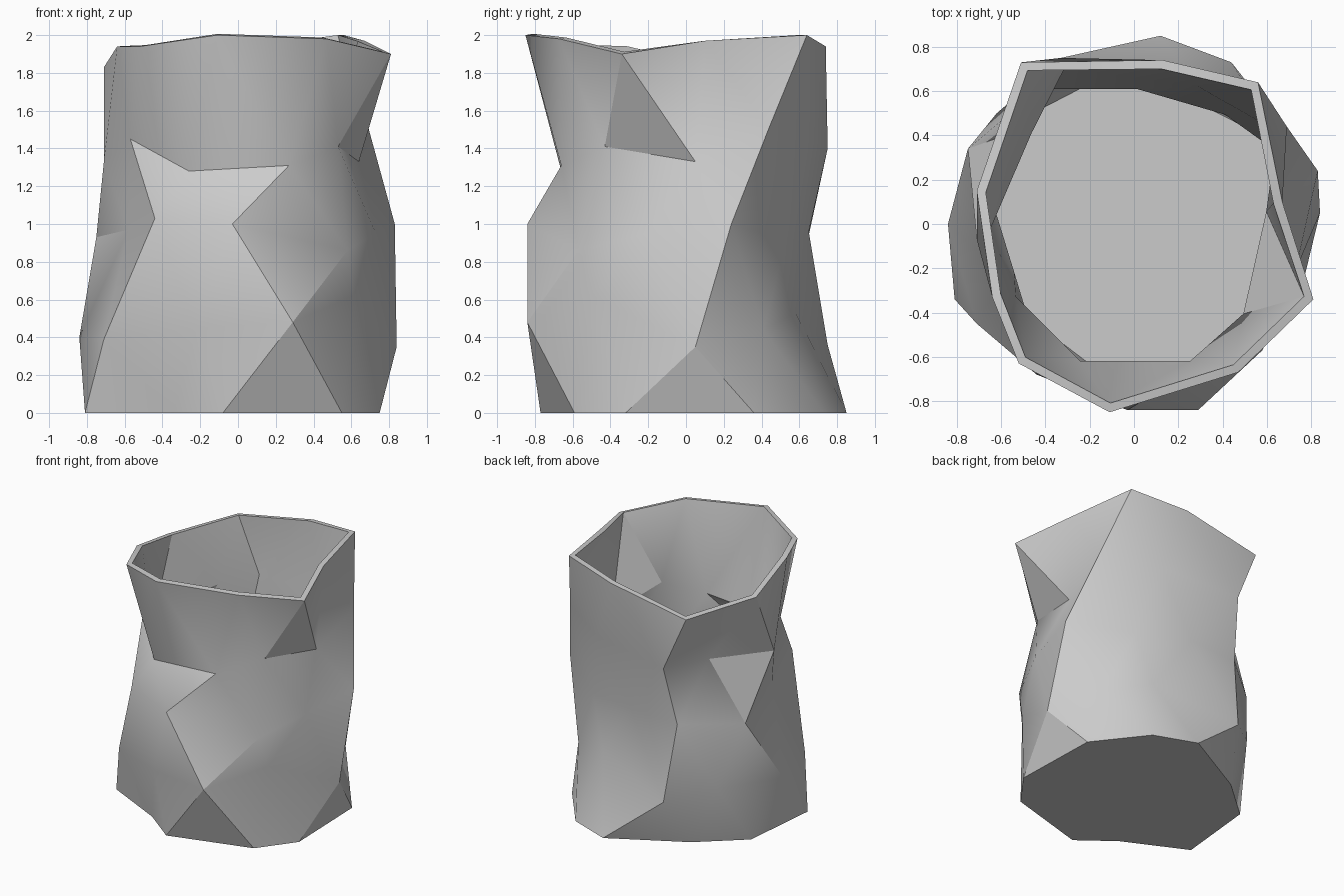
import bpy
import bmesh
import math

# Remove the default cube only
default_cube = bpy.data.objects.get("Cube")
if default_cube:
    bpy.data.objects.remove(default_cube, do_unlink=True)

CENTI = 0.01          # cross-sections are written in hundredths of a unit
WALL_THICKNESS = 0.04


def make_material(name, value):
    """One plain flat colour."""
    material = bpy.data.materials.new(name)
    material.use_nodes = True
    colour = (value, value, value, 1)
    material.diffuse_color = colour
    shader = material.node_tree.nodes["Principled BSDF"]
    shader.inputs["Base Color"].default_value = colour
    shader.inputs["Roughness"].default_value = 0.8
    return material


def add_ring(bm, outline, heights):
    """Add one ten-sided crumpled cross-section, counter-clockwise from the front."""
    return [bm.verts.new((x * CENTI, y * CENTI, z * CENTI))
            for (x, y), z in zip(outline, heights)]


def bridge(bm, lower, upper, upper_is_shifted):
    """Join two cross-sections with a zigzag band of triangles."""
    count = len(lower)
    for i in range(count):
        j = (i + 1) % count
        if upper_is_shifted:
            bm.faces.new((lower[i], lower[j], upper[i]))
            bm.faces.new((upper[i], lower[j], upper[j]))
        else:
            bm.faces.new((lower[i], upper[j], upper[i]))
            bm.faces.new((lower[i], lower[j], upper[j]))


# Cross-sections, from the foot up to the rim
foot = [(-8, -77), (55, -59), (75, -32), (73, 36), (44, 73),
        (12, 85), (-43, 55), (-75, 27), (-81, -34), (-34, -57)]
belly = [(29, -84), (61, -50), (84, 5), (64, 41), (31, 58),
         (-33, 75), (-62, 50), (-84, 0), (-71, -45), (-22, -72)]
waist = [(-3, -84), (58, -57), (73, -21), (83, 24), (43, 53),
         (2, 65), (-38, 65), (-75, 34), (-58, -23), (-44, -68)]
neck = [(27, -66), (53, -43), (64, 5), (69, 44), (30, 66),
        (-33, 75), (-50, 43), (-71, -7), (-57, -35), (-26, -66)]
rim = [(-11, -85), (47, -67), (81, -34), (67, 10), (56, 64),
       (13, 74), (-51, 73), (-71, 15), (-64, -33), (-52, -63)]

foot_heights = [0] * len(foot)
belly_heights = [48, 62, 35, 44, 53, 36, 45, 40, 39, 45]
waist_heights = [100, 86, 95, 100, 92, 96, 94, 93, 97, 103]
neck_heights = [131, 141, 133, 151, 145, 140, 140, 133, 145, 128]
rim_heights = [200, 198, 190, 197, 200, 194, 182, 183, 194, 194]

# Outer skin: closed foot and four zigzag bands, open at the top
bm = bmesh.new()
rings = [add_ring(bm, outline, heights) for outline, heights in (
    (foot, foot_heights), (belly, belly_heights), (waist, waist_heights),
    (neck, neck_heights), (rim, rim_heights))]
for level, (lower, upper) in enumerate(zip(rings, rings[1:])):
    bridge(bm, lower, upper, upper_is_shifted=(level % 2 == 0))
bm.faces.new(list(reversed(rings[0])))
bm.normal_update()

mesh = bpy.data.meshes.new("crumpled_vase")
bm.to_mesh(mesh)
bm.free()
mesh.materials.append(make_material("plain grey", 0.6))

vase = bpy.data.objects.new("crumpled_vase", mesh)
bpy.context.collection.objects.link(vase)

# Hollow wall, thickened inwards
wall = vase.modifiers.new("wall", "SOLIDIFY")
wall.thickness = WALL_THICKNESS
wall.offset = -1
wall.use_even_offset = True

# Bake the wall, then smooth the gentle folds and keep the hard creases
bpy.ops.object.select_all(action="DESELECT")
vase.select_set(True)
bpy.context.view_layer.objects.active = vase
bpy.ops.object.modifier_apply(modifier=wall.name)
bpy.ops.object.shade_smooth_by_angle(angle=math.radians(30))
